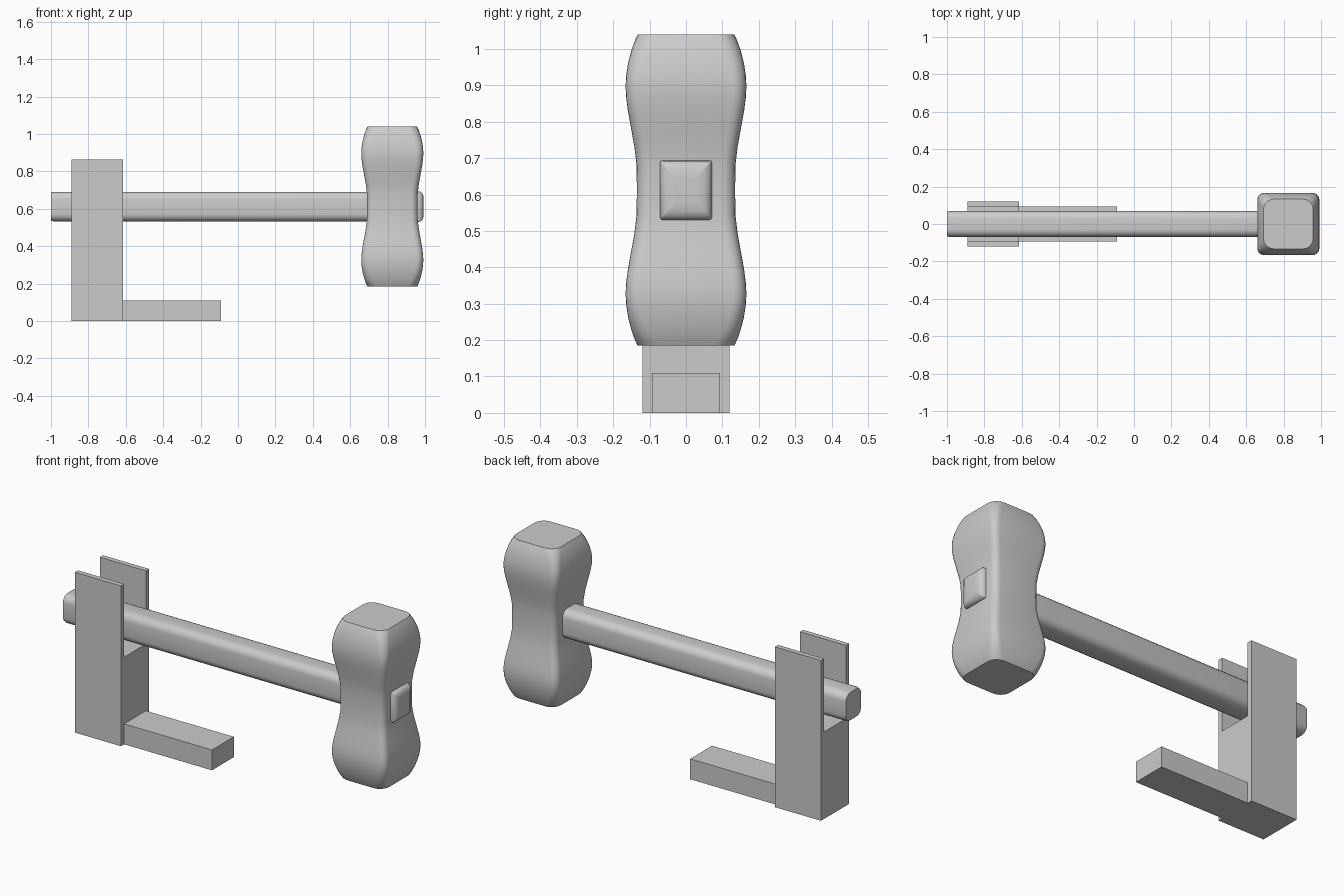
import bpy, bmesh, math

cube = bpy.data.objects.get("Cube")
if cube:
    bpy.data.objects.remove(cube, do_unlink=True)

grey = bpy.data.materials.new("plain grey")
grey.use_nodes = True
colour = (0.6, 0.6, 0.6, 1)
grey.diffuse_color = colour
grey.node_tree.nodes["Principled BSDF"].inputs["Base Color"].default_value = colour


def finish(bm, name, smooth=None):
    bmesh.ops.recalc_face_normals(bm, faces=bm.faces)
    mesh = bpy.data.meshes.new(name)
    bm.to_mesh(mesh)
    bm.free()
    mesh.materials.append(grey)
    obj = bpy.data.objects.new(name, mesh)
    bpy.context.collection.objects.link(obj)
    if smooth:
        bpy.ops.object.select_all(action="DESELECT")
        obj.select_set(True)
        bpy.context.view_layer.objects.active = obj
        bpy.ops.object.shade_smooth_by_angle(angle=math.radians(smooth))
    return obj


def box(name, x, y, z):
    bm = bmesh.new()
    bmesh.ops.create_cube(bm, size=1)
    for v in bm.verts:
        for i, (lo, hi) in enumerate((x, y, z)):
            v.co[i] = lo if v.co[i] < 0 else hi
    return finish(bm, name)


def rounded(a, b, r, steps=5):
    """Outline of a rounded rectangle with half sizes a and b."""
    points = []
    for q, (sx, sy) in enumerate(((1, 1), (-1, 1), (-1, -1), (1, -1))):
        for i in range(steps + 1):
            t = (q + i / steps) * math.pi / 2
            points.append((sx * (a - r) + r * math.cos(t),
                           sy * (b - r) + r * math.sin(t)))
    return points


def loft(name, sections, smooth):
    """Skin a list of closed rings and cap both ends."""
    bm = bmesh.new()
    rings = [[bm.verts.new(p) for p in ring] for ring in sections]
    n = len(rings[0])
    for low, high in zip(rings, rings[1:]):
        for i in range(n):
            j = (i + 1) % n
            bm.faces.new((low[i], low[j], high[j], high[i]))
    bm.faces.new(rings[0])
    bm.faces.new(rings[-1])
    return finish(bm, name, smooth)


# Stand: post, foot and two cheek plates cradling the handle
post_x = (-0.89, -0.615)
box("stand_post", post_x, (-0.093, 0.093), (0, 0.47))
box("stand_foot", (post_x[1], -0.09), (-0.093, 0.093), (0, 0.11))
for name, side in (("left", 1), ("right", -1)):
    box("stand_plate_" + name, post_x, sorted((side * 0.093, side * 0.12)), (0, 0.865))

# Handle shaft with softened corners
mid = 0.612
shaft = [(-1, 0.066, 0.075, 0.04), (-0.985, 0.069, 0.079, 0.04), (0.9, 0.069, 0.079, 0.04)]
loft("handle_shaft", [[(x, y, mid + z) for y, z in rounded(a, b, r)]
                      for x, a, b, r in shaft], 40)

# Square end of the handle, domed where it leaves the head
peg = [(0.85, 1), (0.962, 1), (0.975, 0.97), (0.985, 0.88), (0.991, 0.7), (0.993, 0.4)]
loft("handle_peg", [[(x, y * s, mid + z * s) for y, z in rounded(0.071, 0.082, 0.006, 2)]
                    for x, s in peg], 40)

# Mallet head: half profile from the waist up, mirrored downwards
half = [(0.0, 0.135), (0.07, 0.136), (0.12, 0.142), (0.17, 0.151), (0.22, 0.160),
        (0.255, 0.1645), (0.285, 0.166), (0.315, 0.1645), (0.35, 0.159),
        (0.385, 0.150), (0.41, 0.141), (0.427, 0.133)]
profile = [(-h, w) for h, w in reversed(half[1:])] + half
loft("mallet_head", [[(0.825 + x, y, mid + h)
                      for x, y in rounded(w, w, 0.035 + 0.02 * (abs(h) / 0.427) ** 6)]
                     for h, w in profile], 40)
